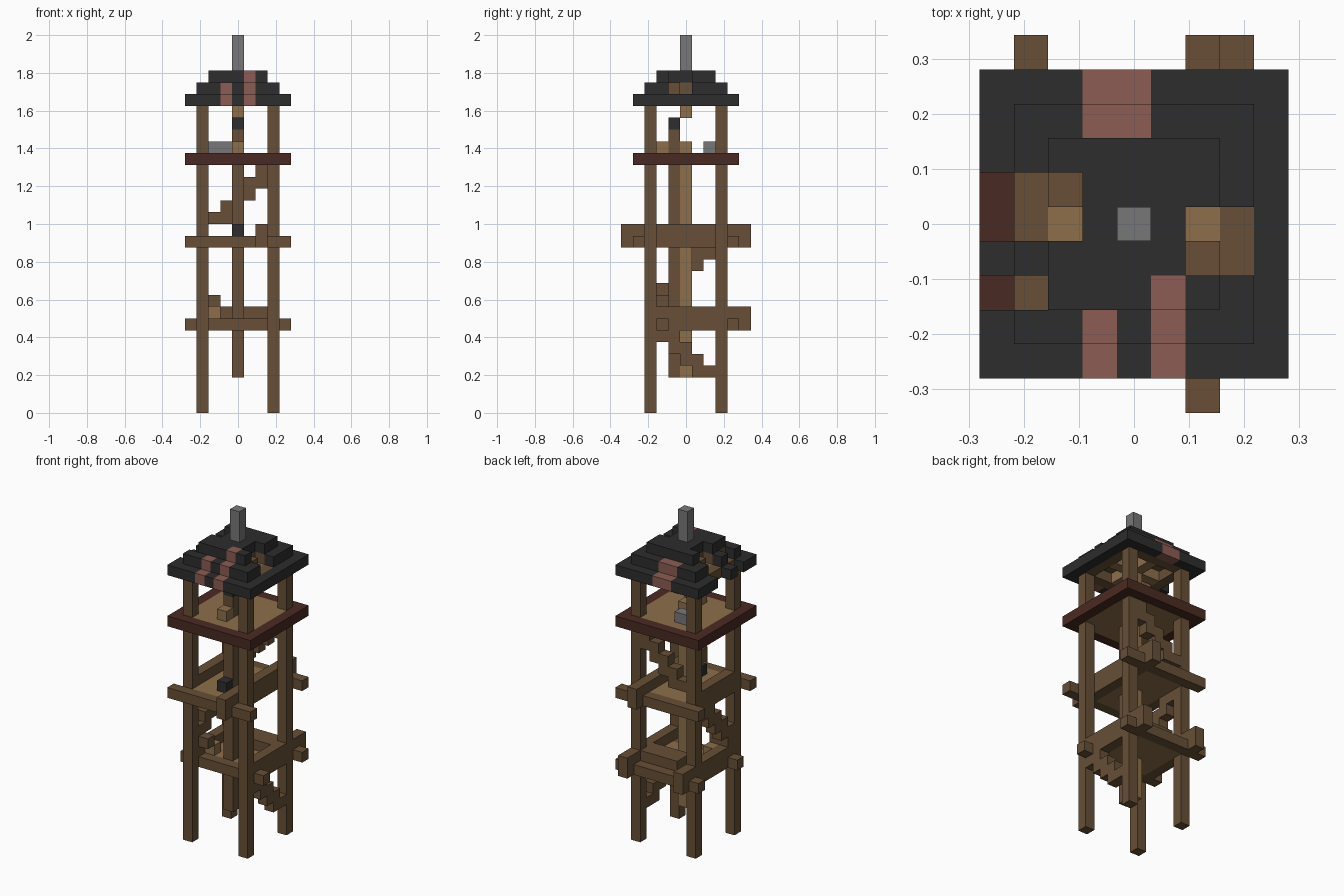
import bpy
import bmesh
from mathutils import Vector

U = 2 / 32  # edge of one block

cube = bpy.data.objects.get("Cube")
if cube:
    bpy.data.objects.remove(cube, do_unlink=True)


def material(name, hex_code):
    def linear(c):
        return c / 12.92 if c <= 0.04045 else ((c + 0.055) / 1.055) ** 2.4
    col = [linear(v / 255) for v in bytes.fromhex(hex_code)] + [1]
    m = bpy.data.materials.new(name)
    m.use_nodes = True
    m.diffuse_color = col
    m.node_tree.nodes["Principled BSDF"].inputs["Base Color"].default_value = col
    return m


wood = material("brown_wood", "674F36")
plank = material("tan_plank", "8D6F4B")
slate = material("dark_slate", "2D2D2D")
clay = material("faded_clay", "8B5C53")
trim = material("dark_red_trim", "4A2A22")
stone = material("grey_stone", "777777")


def block(x, y, z):
    """All block positions in the inclusive ranges; a number is a single row."""
    spans = [(s, s) if isinstance(s, int) else s for s in (x, y, z)]
    (a, b), (c, d), (e, f) = spans
    return {(i, j, k) for i in range(a, b + 1)
            for j in range(c, d + 1) for k in range(e, f + 1)}


def ring(r, z):
    return block((-r, r), (-r, r), z) - block((1 - r, r - 1), (1 - r, r - 1), z)


def build(name, cells, mats, rule=lambda c: 0):
    """Turn a set of blocks into one mesh, with outer faces only."""
    bm = bmesh.new()
    verts = {}

    def vert(p):
        key = tuple(round(v * 2) for v in p)
        if key not in verts:
            verts[key] = bm.verts.new(p * U)
        return verts[key]

    for c in sorted(cells):
        centre = Vector(c) + Vector((0, 0, 0.5))
        for axis in range(3):
            for side in (-1, 1):
                n = Vector((0, 0, 0))
                n[axis] = side
                if tuple(int(v) for v in Vector(c) + n) in cells:
                    continue
                t = Vector((0, 0, 0))
                t[(axis + 1) % 3] = 1
                b = n.cross(t)
                corners = [centre + (n + s * t + w * b) / 2
                           for s, w in ((1, 1), (-1, 1), (-1, -1), (1, -1))]
                face = bm.faces.new([vert(p) for p in corners])
                face.material_index = rule(c)
    bm.normal_update()
    me = bpy.data.meshes.new(name)
    bm.to_mesh(me)
    bm.free()
    for m in mats:
        me.materials.append(m)
    ob = bpy.data.objects.new(name, me)
    bpy.context.collection.objects.link(ob)
    return ob


# Corner posts
for sx, side in ((-3, "right"), (3, "left")):
    for sy, end in ((-3, "front"), (3, "back")):
        build(f"{end}_{side}_post", block(sx, sy, (0, 25)), [wood])

# Central column with its brown backing
build("central_column", block(0, 0, (3, 22)), [plank])
build("column_backing", block(0, -1, (3, 20)), [wood])

# Lower level
build("lower_front_beam", block((-4, 4), -2, 7), [wood])
build("lower_back_beam", block((-4, 4), 4, 7), [wood])
for sx, side in ((-3, "right"), (3, "left")):
    build(f"lower_{side}_beam", block(sx, (-3, 5), (7, 8)), [wood])
build("lower_floor", block((-2, 2), (-1, 3), 7), [plank])
build("lower_landing", block((-1, 2), (2, 3), 8), [wood])
build("lower_step", block(-2, -1, 8), [plank])
build("lower_stair_foot", block(-2, -2, 9), [wood])

# Middle level
build("middle_front_beam", block((-4, 4), -4, 14), [wood])
build("middle_back_beam", block((-4, 4), 4, 14), [wood])
build("middle_left_beam", block(2, (-5, 5), (14, 15)), [wood])
build("middle_right_beam", block(-3, (-3, 3), (14, 15)), [wood])
build("middle_floor", block((-2, 1), (-3, 3), 14), [plank])
build("dark_crate", block(0, -2, 15), [slate])

# Three stair flights winding upwards, each step two blocks thick
first, second, third = set(), set(), set()
for n in range(-2, 3):
    first |= block(3, n, (max(3, 4 - n), 5 - n)) if n < 2 else block(3, n, 3)
    second |= block(-3, n, (11 + n, 12 + n))
    third |= block(n, 3, (max(16, 17 + n), 18 + n))
build("first_stair", first, [wood])
build("second_stair", second, [wood])
build("third_stair", third, [wood])

# Lookout platform and what stands on it
build("platform_floor", block((-3, 3), (-3, 3), 21), [plank])
build("platform_trim", ring(4, 21), [trim])
build("platform_crate", block(0, -2, 22), [plank])
build("stone_blocks", block((-2, -1), 2, 22), [stone])
build("lookout_figure", block(0, -1, (22, 24)), [wood, slate],
      lambda c: int(c[2] == 24))

# Roof frame under the slates
frame = ring(3, 26) | (ring(2, 27) - block((-2, 2), 0, 27)) | block((-1, 1), 0, 27)
build("roof_frame", frame, [wood])
build("roof_cross_beams", block((-2, 2), 0, 26) | block(0, (-2, 2), 26)
      | block(0, 0, 25), [plank])

# Stepped slate roof with broken gaps and clay patches
roof = ring(4, 26) | ring(3, 27) | block((-2, 2), (-2, 2), 28)
roof -= block((-4, -2), (0, 1), (26, 28))
roof -= block((-4, -3), -2, (26, 27))
roof -= block((2, 3), (-1, 0), (26, 28))
patches = (block(-1, (-4, -3), (26, 27)) | block(1, (-4, -2), (26, 28))
           | block((-1, 0), (3, 4), (26, 27)))
build("roof", roof, [slate, clay], lambda c: int(c in patches))

# Spire
build("spire", block(0, 0, (29, 31)), [stone])
